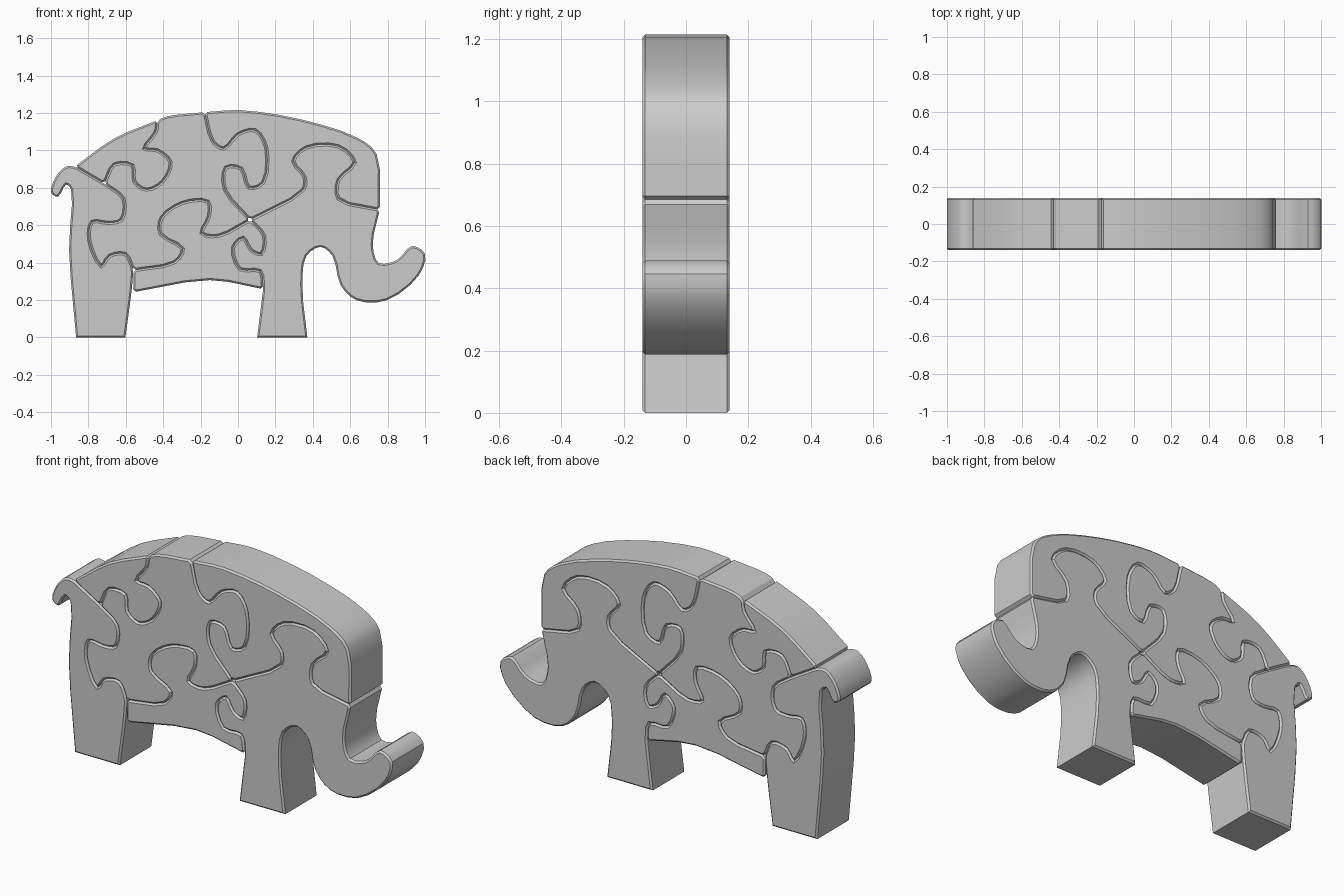
import bpy, bmesh
from mathutils import Vector
from mathutils.geometry import interpolate_bezier

cube = bpy.data.objects.get("Cube")
if cube:
    bpy.data.objects.remove(cube, do_unlink=True)

UNIT = 186.0        # template units per scene unit
HALF = 0.14         # half of the board thickness
CHAMFER = 0.009     # softened rim on both faces
NOTCH = 0.014       # corner cut where pieces meet
STEPS = 3           # facets between two guide points

grey = bpy.data.materials.new("plain_grey")
grey.use_nodes = True
grey.diffuse_color = (0.6, 0.6, 0.6, 1)
grey.node_tree.nodes["Principled BSDF"].inputs["Base Color"].default_value = (0.6, 0.6, 0.6, 1)


def spline(pts):
    """Facet a smooth curve through the guide points, leaving out the last one."""
    padded = [2 * pts[0] - pts[1]] + pts + [2 * pts[-1] - pts[-2]]
    result = []
    for a, b, c, d in zip(padded, padded[1:], padded[2:], padded[3:]):
        ab, bc, cd = (b - a).length ** 0.5, (c - b).length ** 0.5, (d - c).length ** 0.5
        leave = (c - b) + bc * ((b - a) / ab - (c - a) / (ab + bc))
        arrive = (c - b) + bc * ((d - c) / cd - (d - b) / (bc + cd))
        result += interpolate_bezier(b, b + leave / 3, c - arrive / 3, c, STEPS + 1)[:-1]
    return result


LINES = {}


def line(name, *guide):
    """Store a curve given across and down on the template; the ground is at 337."""
    runs = [[]]
    for u, v in guide:
        p = Vector(((u - 238) / UNIT, (337 - v) / UNIT))
        runs[-1].append(p)
        if p.y == 0:            # feet have sharp corners
            runs.append([p])
    LINES[name] = [q for run in runs for q in spline(run)] + [runs[-1][-1]]


# Saw lines shared by neighbouring pieces
line("rump_leg", (76, 167), (105, 184))
line("rump_body", (158, 121), (156, 133), (145, 149), (158, 151), (171, 163), (163, 182),
     (147, 190), (135, 182), (133, 166), (115, 165), (105, 184))
line("leg_body", (105, 184), (124, 199), (122, 220), (109, 223), (93, 222), (90, 240),
     (102, 266), (110, 256), (126, 254), (134, 270))
line("body_belly", (134, 270), (175, 262), (183, 249), (161, 234), (162, 218), (183, 203),
     (208, 202), (209, 217), (202, 233), (218, 236), (250, 220))
line("body_head", (205, 113), (213, 142), (224, 149), (238, 135), (255, 131), (266, 148),
     (263, 183), (249, 188), (241, 169), (226, 168), (225, 190), (250, 220))
line("front_head", (250, 220), (303, 190), (304, 177), (293, 162), (306, 148), (338, 147),
     (354, 163), (338, 180), (338, 199), (379, 210))
line("belly_front", (250, 220), (264, 236), (261, 254), (251, 250), (243, 238), (233, 248),
     (240, 269), (260, 271), (263, 289))

# Outer silhouette
line("rump_top", (76, 167), (115, 139), (158, 121))
line("body_top", (158, 121), (168, 117), (205, 113))
line("head_top", (205, 113), (240, 111), (300, 120), (358, 139), (376, 155), (379, 210))
line("trunk_and_front_leg", (379, 210), (372, 245), (378, 263), (396, 260), (411, 246),
     (424, 254), (418, 275), (386, 300), (356, 300), (340, 285), (332, 256), (320, 247),
     (306, 256), (302, 285), (307, 337), (257, 337), (263, 289))
line("belly_under", (263, 289), (210, 280), (134, 292))
line("belly_end", (134, 292), (134, 270))
line("rear_leg_and_tail", (134, 270), (132, 292), (126, 337), (77, 337), (70, 250),
     (72, 190), (67, 185), (59, 197), (52, 193), (57, 177), (67, 167), (76, 167))

# Each piece is a closed chain of lines; a minus sign walks the line backwards.
PIECES = {
    "rump_piece": ["rump_top", "rump_body", "-rump_leg"],
    "rear_leg_piece": ["rump_leg", "leg_body", "rear_leg_and_tail"],
    "body_piece": ["body_top", "body_head", "-body_belly", "-leg_body", "-rump_body"],
    "head_piece": ["head_top", "-front_head", "-body_head"],
    "front_leg_trunk_piece": ["front_head", "trunk_and_front_leg", "-belly_front"],
    "belly_piece": ["body_belly", "belly_front", "belly_under", "belly_end"],
}


def outline(names):
    """Join lines into one loop, cutting each meeting corner slightly."""
    loop = []
    for name in names:
        pts = LINES[name.lstrip("-")]
        if name.startswith("-"):
            pts = pts[::-1]
        first = pts[0] + (pts[1] - pts[0]).normalized() * NOTCH
        last = pts[-1] + (pts[-2] - pts[-1]).normalized() * NOTCH
        loop += [first] + pts[1:-1] + [last]
    return loop


def build_piece(name, names):
    bm = bmesh.new()
    face = bm.faces.new([bm.verts.new((p.x, -HALF, p.y)) for p in outline(names)])
    solid = bmesh.ops.extrude_face_region(bm, geom=[face], use_keep_orig=True)
    back = [g for g in solid["geom"] if isinstance(g, bmesh.types.BMVert)]
    bmesh.ops.translate(bm, vec=(0, 2 * HALF, 0), verts=back)
    bmesh.ops.recalc_face_normals(bm, faces=bm.faces[:])
    # chamfer the front and back rims
    rim = [e for e in bm.edges if abs(e.verts[0].co.y - e.verts[1].co.y) < 1e-5]
    bmesh.ops.bevel(bm, geom=rim, offset=CHAMFER, segments=1, affect='EDGES', profile=0.5)
    mesh = bpy.data.meshes.new(name)
    bm.to_mesh(mesh)
    bm.free()
    mesh.materials.append(grey)
    obj = bpy.data.objects.new(name, mesh)
    bpy.context.collection.objects.link(obj)
    return obj


bpy.ops.object.select_all(action='DESELECT')
for piece, chain in PIECES.items():
    obj = build_piece(piece, chain)
    obj.select_set(True)
    bpy.context.view_layer.objects.active = obj
bpy.ops.object.shade_smooth_by_angle(angle=0.5)
